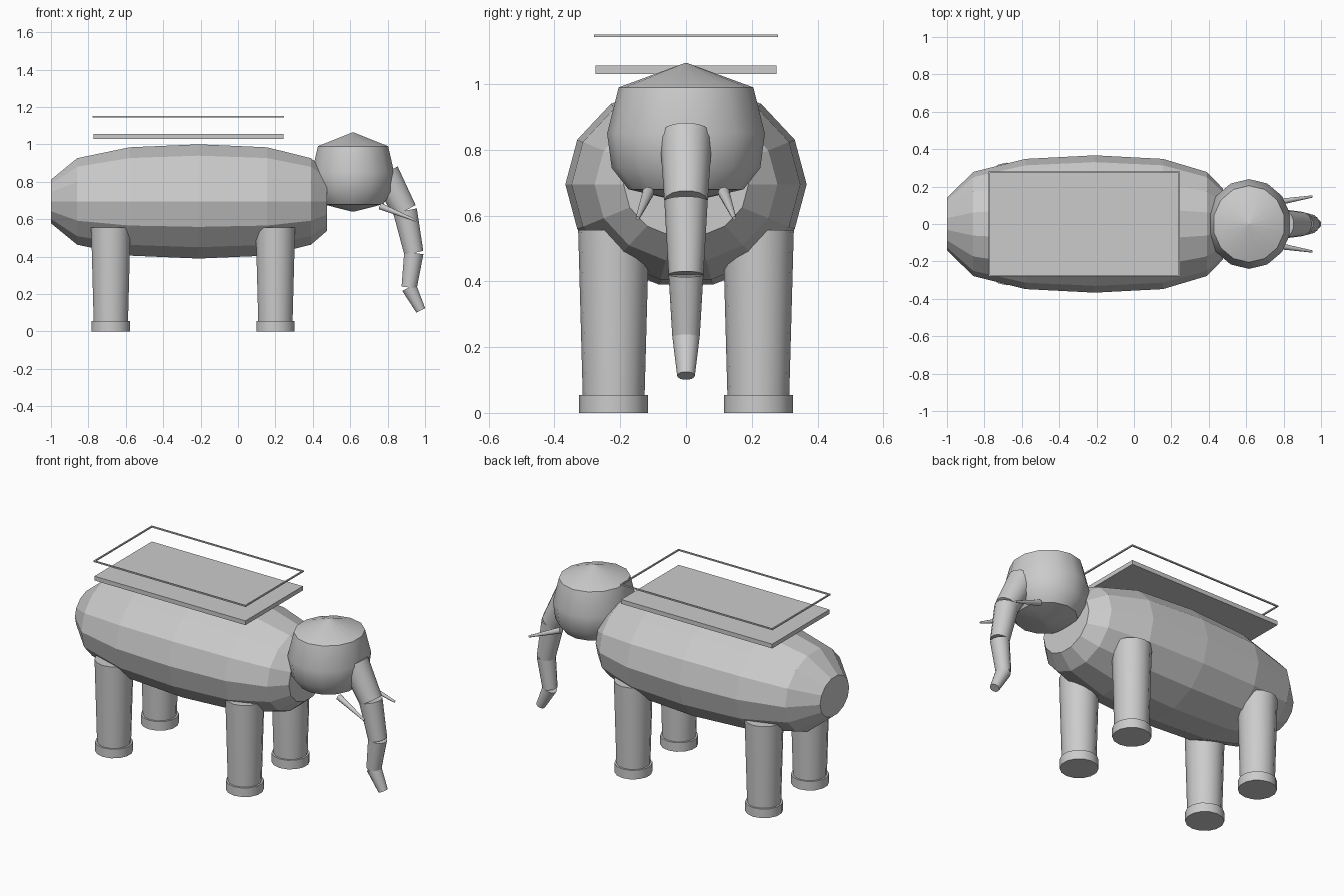
import bpy, bmesh, math
from mathutils import Vector

cube = bpy.data.objects.get("Cube")
if cube:
    bpy.data.objects.remove(cube, do_unlink=True)

SIDES = 14

grey = bpy.data.materials.new("light grey")
grey.use_nodes = True
colour = (0.6, 0.6, 0.6, 1)
grey.diffuse_color = colour
grey.node_tree.nodes["Principled BSDF"].inputs["Base Color"].default_value = colour


def loft(name, rings, smooth=True):
    """Skin rings of (centre, first axis, second axis) and cap both ends."""
    bm = bmesh.new()
    loops = []
    for c, u, v in rings:
        angles = [math.tau * i / SIDES for i in range(SIDES)]
        loops.append([bm.verts.new(Vector(c) + Vector(u) * math.cos(a) + Vector(v) * math.sin(a))
                      for a in angles])
    for a, b in zip(loops, loops[1:]):
        for i in range(SIDES):
            j = (i + 1) % SIDES
            bm.faces.new((a[i], a[j], b[j], b[i]))
    bm.faces.new(loops[0])
    bm.faces.new(loops[-1])
    bmesh.ops.recalc_face_normals(bm, faces=bm.faces)
    return finish(name, bm, smooth)


def finish(name, bm, smooth=False):
    mesh = bpy.data.meshes.new(name)
    bm.to_mesh(mesh)
    bm.free()
    mesh.materials.append(grey)
    ob = bpy.data.objects.new(name, mesh)
    bpy.context.collection.objects.link(ob)
    if smooth:
        bpy.ops.object.select_all(action="DESELECT")
        ob.select_set(True)
        bpy.context.view_layer.objects.active = ob
        bpy.ops.object.shade_smooth_by_angle(angle=math.radians(35))
    return ob


def cone(name, p, q, r1, r2):
    """Tapered tube between two points."""
    p, q = Vector(p), Vector(q)
    d = (q - p).normalized()
    u = (Vector((0, 1, 0)) - d * d.y).normalized()
    v = d.cross(u)
    return loft(name, [(p, u * r1, v * r1), (q, u * r2, v * r2)])


def box(name, x0, x1, y0, y1, z0, z1):
    bm = bmesh.new()
    bmesh.ops.create_cube(bm, size=1)
    for v in bm.verts:
        v.co = (x1 if v.co.x > 0 else x0, y1 if v.co.y > 0 else y0, z1 if v.co.z > 0 else z0)
    return finish(name, bm)


# Faceted barrel body: station along x and half width
body = [(-1, 0.14), (-0.86, 0.278), (-0.58, 0.348), (-0.21, 0.367),
        (0.155, 0.348), (0.39, 0.278), (0.475, 0.19)]
loft("body", [((x, 0, 0.695), (0, r, 0), (0, 0, r * 0.853)) for x, r in body], smooth=False)

# Head: radius and height, slightly narrower along x
head = [(0.004, 1.064), (0.205, 0.99), (0.24, 0.85), (0.226, 0.745), (0.175, 0.68), (0.004, 0.64)]
loft("head", [((0.615, 0, z), (0, r, 0), (r * 0.94, 0, 0)) for r, z in head])

# Trunk in four jointed segments
joints = [(0.785, 0.845), (0.893, 0.645), (0.94, 0.42), (0.915, 0.235), (0.977, 0.113)]
radii = [0.08, 0.066, 0.053, 0.042, 0.027]
for i in range(4):
    a, b = joints[i], joints[i + 1]
    cone(f"trunk_segment_{i + 1}", (a[0], 0, a[1]), (b[0], 0, b[1]), radii[i], radii[i + 1])

# Tusks
for side, s in (("left", 1), ("right", -1)):
    cone(f"{side}_tusk", (0.76, s * 0.115, 0.67), (0.953, s * 0.147, 0.592), 0.018, 0.006)

# Legs and feet
for end, x in (("back", -0.68), ("front", 0.2)):
    for side, y in (("left", 0.22), ("right", -0.22)):
        cone(f"{end}_{side}_leg", (x, y, 0.05), (x, y, 0.557), 0.094, 0.108)
        cone(f"{end}_{side}_foot", (x, y, 0), (x, y, 0.055), 0.105, 0.105)

# Platform above the back
box("platform", -0.773, 0.243, -0.276, 0.276, 1.03, 1.056)

# Thin rail frame floating over the platform
X0, X1, Y, T = -0.777, 0.247, 0.28, 0.008
for side, s in (("left", 1), ("right", -1)):
    ya, yb = sorted((s * Y, s * (Y - T)))
    box(f"rail_{side}", X0, X1, ya, yb, 1.143, 1.151)
box("rail_back", X0, X0 + T, T - Y, Y - T, 1.143, 1.151)
box("rail_front", X1 - T, X1, T - Y, Y - T, 1.143, 1.151)
